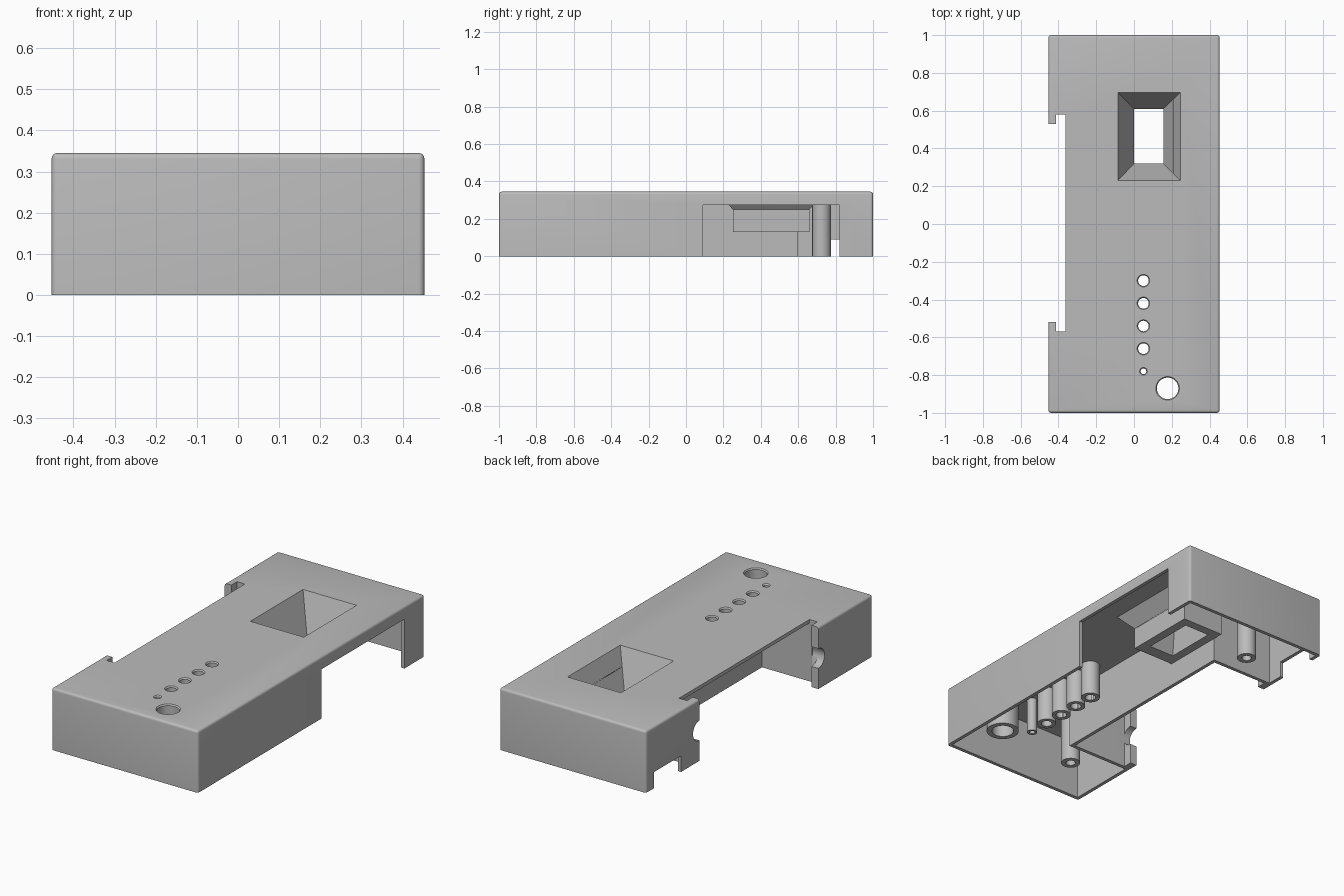
import bpy, bmesh, math
from mathutils import Matrix, Vector

if "Cube" in bpy.data.objects:
    bpy.data.objects.remove(bpy.data.objects["Cube"], do_unlink=True)

grey = bpy.data.materials.new("light_grey_plastic")
grey.use_nodes = True
GREY = (0.5, 0.5, 0.5, 1)
grey.diffuse_color = GREY
grey.node_tree.nodes["Principled BSDF"].inputs["Base Color"].default_value = GREY


def finish(name, bm):
    bmesh.ops.recalc_face_normals(bm, faces=bm.faces)
    me = bpy.data.meshes.new(name)
    bm.to_mesh(me)
    bm.free()
    me.materials.append(grey)
    ob = bpy.data.objects.new(name, me)
    bpy.context.collection.objects.link(ob)
    return ob


def box(name, x, y, z):
    bm = bmesh.new()
    size = Matrix.Diagonal((x[1] - x[0], y[1] - y[0], z[1] - z[0], 1))
    mid = Vector((sum(x) / 2, sum(y) / 2, sum(z) / 2))
    bmesh.ops.create_cube(bm, size=1, matrix=Matrix.Translation(mid) @ size)
    return finish(name, bm)


def rod(name, x, y, z, r, r_top=None):
    bm = bmesh.new()
    bmesh.ops.create_cone(bm, cap_ends=True, segments=32, radius1=r,
                          radius2=r if r_top is None else r_top, depth=z[1] - z[0],
                          matrix=Matrix.Translation((x, y, sum(z) / 2)))
    return finish(name, bm)


def loft(name, sections):
    """Rectangular sections (x0, x1, y0, y1, z) joined from bottom to top."""
    bm = bmesh.new()
    rings = [[bm.verts.new(p) for p in ((a, c, z), (b, c, z), (b, d, z), (a, d, z))]
             for a, b, c, d, z in sections]
    for low, high in zip(rings, rings[1:]):
        for i in range(4):
            j = (i + 1) % 4
            bm.faces.new((low[i], low[j], high[j], high[i]))
    bm.faces.new(rings[0])
    bm.faces.new(rings[-1])
    return finish(name, bm)


def combine(base, tool, operation):
    mod = base.modifiers.new("combine", "BOOLEAN")
    mod.operation, mod.solver, mod.object = operation, "EXACT", tool
    bpy.context.view_layer.objects.active = base
    bpy.ops.object.modifier_apply(modifier=mod.name)
    bpy.data.objects.remove(tool, do_unlink=True)


H, CEIL, INTO = 0.345, 0.325, 0.335
THROUGH = (-0.2, 0.6)

# Outer case with rounded top and corner edges
case = box("case_shell", (-0.453, 0.453), (-1, 1), (0, H))
bm = bmesh.new()
bm.from_mesh(case.data)
edges = [e for e in bm.edges if max(v.co.z for v in e.verts) > 0.1]
bmesh.ops.bevel(bm, geom=edges, offset=0.014, segments=4, profile=0.5, affect="EDGES")
bm.to_mesh(case.data)
bm.free()


def add(tool):
    combine(case, tool, "UNION")


def cut(tool):
    combine(case, tool, "DIFFERENCE")


# Hollow inside and side opening
cut(box("cavity", (-0.433, 0.433), (-0.98, 0.98), (-0.2, CEIL)))
cut(box("side_opening", (0.4, 0.6), (0.09, 0.82), (-0.2, 0.275)))

# Walled side compartment with hooked lips
add(box("compartment", (-0.44, -0.05), (-0.59, 0.6), (0, INTO)))
cut(box("compartment_space", (-0.412, -0.07), (-0.57, 0.58), (-0.2, CEIL)))
cut(box("top_slot", (-0.412, -0.363), (-0.57, 0.58), THROUGH))
cut(box("side_gap", (-0.6, -0.4), (-0.52, 0.53), THROUGH))
for y in (-0.52, 0.53):
    notch = rod("finger_notch", 0, 0, (-0.06, 0.06), 0.055)
    notch.data.transform(Matrix.Translation((-0.44, y, 0.17)) @ Matrix.Rotation(math.pi / 2, 4, "Y"))
    cut(notch)
cut(box("cable_notch", (-0.6, -0.42), (0.69, 0.93), (-0.2, 0.09)))

# Sloped window funnel
add(loft("funnel_body", [(-0.05, 0.205, 0.25, 0.66, 0.13), (-0.05, 0.205, 0.25, 0.66, 0.25),
                         (-0.125, 0.28, 0.175, 0.735, INTO)]))
cut(loft("funnel_hole", [(0, 0.155, 0.32, 0.61, 0.1), (0, 0.155, 0.32, 0.61, 0.13),
                         (-0.085, 0.245, 0.23, 0.695, H), (-0.085, 0.245, 0.23, 0.695, 0.4)]))

# Light guide tubes and button tube: x, y, outer radius, hole radius
tubes = [(0.05, -0.3 - 0.12 * i, 0.05, 0.028) for i in range(4)]
tubes += [(0.05, -0.78, 0.027, 0.015), (0.178, -0.87, 0.085, 0.057)]
for x, y, r, hole in tubes:
    add(rod("tube", x, y, (0.13, INTO), r))
for x, y, r, hole in tubes:
    cut(rod("tube_hole", x, y, THROUGH, hole))
    cut(rod("tube_rim", x, y, (H - 0.008, H + 0.002), hole - 0.001, hole + 0.007))

# Screw posts with blind holes
for y in (-0.725, 0.725):
    add(rod("screw_post", -0.17, y, (0, INTO), 0.05))
    cut(rod("screw_hole", -0.17, y, (-0.1, 0.25), 0.025))

bpy.ops.object.select_all(action="DESELECT")
case.select_set(True)
bpy.context.view_layer.objects.active = case
bpy.ops.object.shade_smooth_by_angle(angle=math.radians(30))
